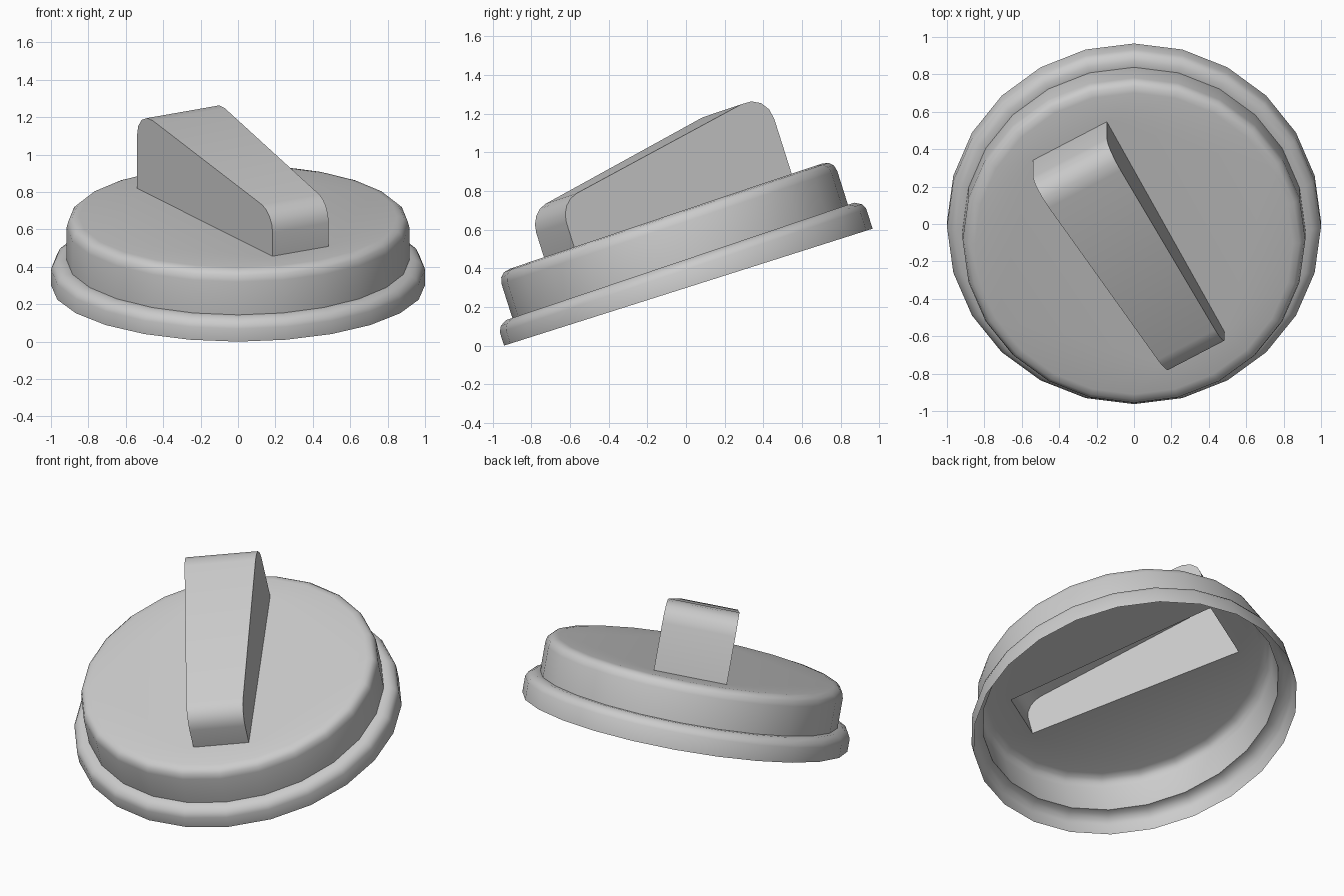
import bpy, bmesh, math
from mathutils import Vector

if "Cube" in bpy.data.objects:
    bpy.data.objects.remove(bpy.data.objects["Cube"])

SIDES = 24
TILT = math.radians(17.6)
C, S = math.cos(TILT), math.sin(TILT)


def place(x, v, n):
    """Local cap coordinates (across, up-slope, height) to tilted world space."""
    if n > 0:
        n += 0.018 * v          # upper parts lean a touch more than the rim
    return Vector((x, C * v - S * n + 0.012, S * v + C * n + S))


def ring(bm, r, n):
    step = 2 * math.pi / SIDES
    return [bm.verts.new(place(r * math.cos(i * step), r * math.sin(i * step), n))
            for i in range(SIDES)]


def bridge(bm, a, b):
    for i in range(len(a)):
        j = (i + 1) % len(a)
        bm.faces.new((a[i], a[j], b[j], b[i]))


def lathe(bm, profile):
    rings = [ring(bm, r, n) for r, n in profile]
    for a, b in zip(rings, rings[1:]):
        bridge(bm, a, b)
    return rings[-1]


def finish(bm, name, angle=35):
    me = bpy.data.meshes.new(name)
    bm.to_mesh(me)
    bm.free()
    ob = bpy.data.objects.new(name, me)
    bpy.context.collection.objects.link(ob)
    bpy.ops.object.select_all(action='DESELECT')
    ob.select_set(True)
    bpy.context.view_layer.objects.active = ob
    bpy.ops.object.shade_smooth_by_angle(angle=math.radians(angle))


# Rim: open underneath, rounded upper edge, stepping in to the body
bm = bmesh.new()
lathe(bm, [(1.0, 0), (1.0, 0.09), (0.985, 0.12), (0.95, 0.14), (0.916, 0.14)])
finish(bm, "rim")

# Grip footprint on the deck: tall end (left, right), low end (left, right)
DECK = 0.385
tall_l, tall_r = Vector((-0.54, 0.47)), Vector((-0.145, 0.687))
low_l, low_r = Vector((0.185, -0.665)), Vector((0.485, -0.50))

# Body: hollow drum with a rounded top edge and a deck open under the grip
bm = bmesh.new()
top = lathe(bm, [(0.916, 0.14), (0.916, 0.325), (0.907, 0.358),
                 (0.885, 0.378), (0.85, DECK)])
hole = [bm.verts.new(place(p.x, p.y, DECK)) for p in (tall_l, tall_r, low_r, low_l)]
edges = [bm.edges.new((hole[i], hole[(i + 1) % 4])) for i in range(4)]
edges += [bm.edges.get((top[i], top[(i + 1) % SIDES])) for i in range(SIDES)]
filled = bmesh.ops.triangle_fill(bm, edges=edges, use_beauty=True,
                                 normal=Vector((0, -S, C)))
bmesh.ops.recalc_face_normals(bm, faces=bm.faces)
if max(bm.faces, key=lambda f: f.calc_center_median().z).normal.z < 0:
    bmesh.ops.reverse_faces(bm, faces=bm.faces)
finish(bm, "body")


# Grip: tapered wedge whose two upper corners are rounded
def rounded(p0, corner, p1, steps=4):
    out = []
    for i in range(steps + 1):
        a = i / steps * math.pi / 2
        wa, wb = 1 - math.sin(a), 1 - math.cos(a)
        out.append(corner + (p0 - corner) * wa + (p1 - corner) * wb)
    return out


LENGTH = 1.345
tall, low = Vector((0, 0.833)), Vector((LENGTH, 0.628))
slope = (low - tall).normalized()
profile = ([Vector((0, DECK))]
           + rounded(tall - Vector((0, 0.15)), tall, tall + slope * 0.16)
           + rounded(low - slope * 0.11, low, low - Vector((0, 0.11)))
           + [Vector((LENGTH, DECK))])
bm = bmesh.new()
sides = []
for a, b in ((tall_l, low_l), (tall_r, low_r)):
    row = []
    for p in profile:
        q = a.lerp(b, p.x / LENGTH)
        row.append(bm.verts.new(place(q.x, q.y, p.y)))
    sides.append(row)
left, right = sides
for i in range(len(profile) - 1):
    bm.faces.new((left[i], right[i], right[i + 1], left[i + 1]))
bm.faces.new(left)
bm.faces.new(right[::-1])
bmesh.ops.recalc_face_normals(bm, faces=bm.faces)
if max(bm.faces, key=lambda f: f.calc_center_median().z).normal.z < 0:
    bmesh.ops.reverse_faces(bm, faces=bm.faces)
finish(bm, "grip")
